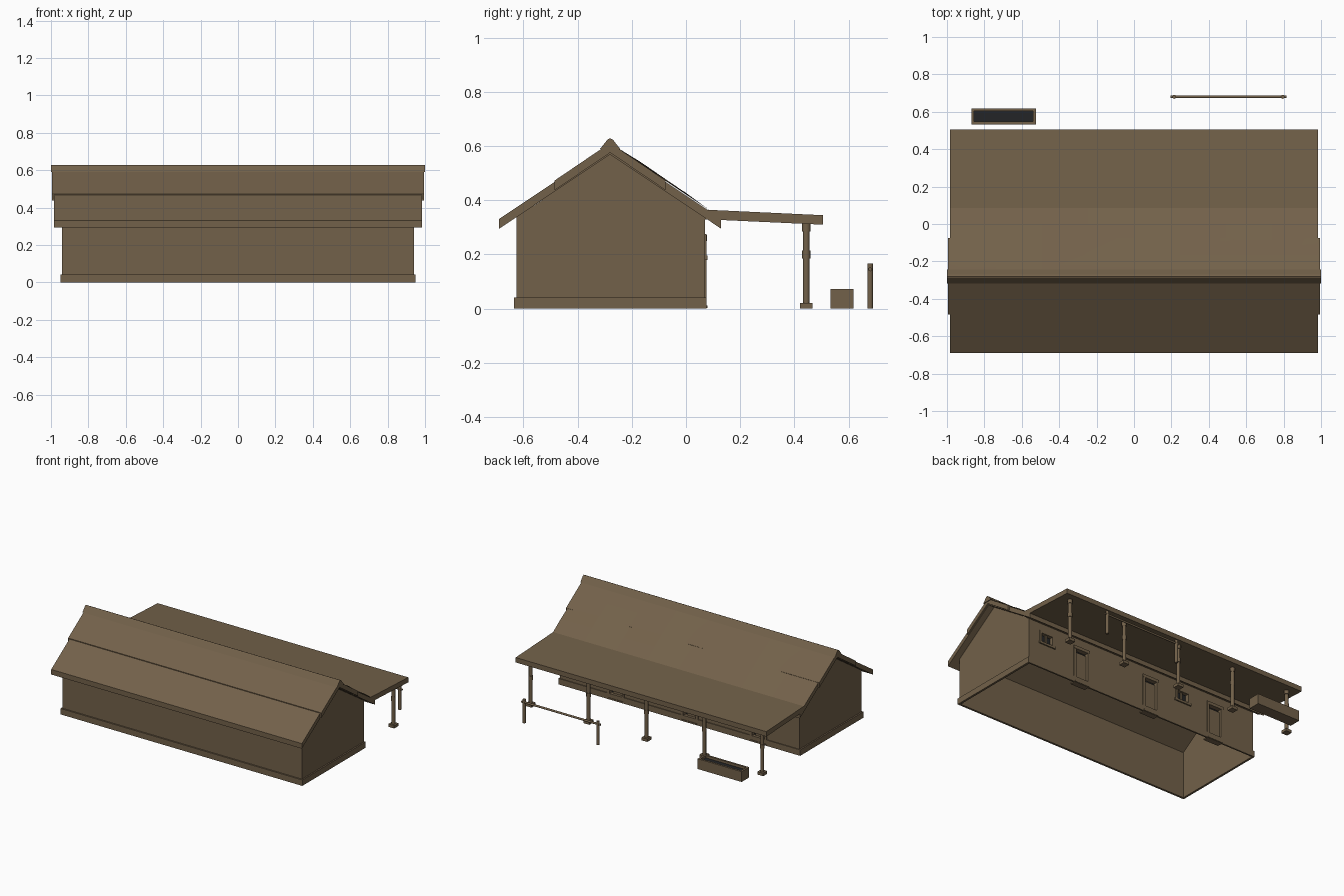
import bpy, bmesh, math, random
from mathutils import Vector

if "Cube" in bpy.data.objects:
    bpy.data.objects.remove(bpy.data.objects["Cube"])

random.seed(4)

def material(name, rgb):
    m = bpy.data.materials.new(name)
    m.diffuse_color = (*rgb, 1)
    m.use_nodes = True
    m.node_tree.nodes["Principled BSDF"].inputs["Base Color"].default_value = m.diffuse_color
    return m

WOOD = material("weathered_brown", (0.17, 0.12, 0.068))
DARK = material("dark_charcoal", (0.017, 0.018, 0.02))

def finish(name, bm, mats=(WOOD,), normals=True):
    if normals:
        bmesh.ops.recalc_face_normals(bm, faces=bm.faces)
    me = bpy.data.meshes.new(name)
    bm.to_mesh(me)
    bm.free()
    ob = bpy.data.objects.new(name, me)
    bpy.context.collection.objects.link(ob)
    for m in mats:
        me.materials.append(m)
    return ob

def box(name, x0, x1, y0, y1, z0, z1, mat=WOOD):
    bm = bmesh.new()
    bmesh.ops.create_cube(bm, size=1)
    for v in bm.verts:
        v.co = (x0 + (v.co.x + .5) * (x1 - x0), y0 + (v.co.y + .5) * (y1 - y0),
                z0 + (v.co.z + .5) * (z1 - z0))
    return finish(name, bm, (mat,))

def extrude_x(name, profile, half):
    """Closed (y, z) profile stretched from -half to half along x."""
    bm = bmesh.new()
    f = bm.faces.new([bm.verts.new((-half, y, z)) for y, z in profile])
    g = bmesh.ops.extrude_face_region(bm, geom=[f])
    bmesh.ops.translate(bm, vec=(2 * half, 0, 0),
                        verts=[v for v in g["geom"] if isinstance(v, bmesh.types.BMVert)])
    return finish(name, bm)

def rod(name, a, b, r, sides=12):
    a, b = Vector(a), Vector(b)
    bm = bmesh.new()
    bmesh.ops.create_cone(bm, cap_ends=True, segments=sides, radius1=r, radius2=r,
                          depth=(b - a).length)
    rot = (b - a).to_track_quat('Z', 'Y')
    for v in bm.verts:
        v.co = rot @ v.co + (a + b) / 2
    for f in bm.faces:
        f.smooth = len(f.verts) == 4
    return finish(name, bm)

# Walls: open-bottomed gabled shell, back wall has real openings
RIDGE, X, YF, YB, EAVE, PEAK = -.28, .94, -.625, .07, .338, .57
doors = [.5, -.08, -.62]
windows = [.79, -.35]
openings = [(c - .05, c + .05, .04, .25, 0) for c in doors] + \
           [(c - .045, c + .045, .195, .262, 1) for c in windows]

bm = bmesh.new()
def face(pts, idx=0):
    f = bm.faces.new([bm.verts.new(p) for p in pts])
    f.material_index = idx

face([(-X, YF, 0), (X, YF, 0), (X, YF, EAVE), (-X, YF, EAVE)])
gable = [(YF, 0), (YB, 0), (YB, EAVE), (RIDGE, PEAK), (YF, EAVE)]
face([(X, y, z) for y, z in gable])
face([(-X, y, z) for y, z in reversed(gable)])
xs = sorted({-X, X, *[o[0] for o in openings], *[o[1] for o in openings]})
zs = sorted({0, EAVE, *[o[2] for o in openings], *[o[3] for o in openings]})
for x0, x1 in zip(xs, xs[1:]):
    for z0, z1 in zip(zs, zs[1:]):
        mx, mz = (x0 + x1) / 2, (z0 + z1) / 2
        if not any(o[0] < mx < o[1] and o[2] < mz < o[3] for o in openings):
            face([(x1, YB, z0), (x0, YB, z0), (x0, YB, z1), (x1, YB, z1)])
for x0, x1, z0, z1, dark in openings:          # recessed reveals and backs
    d = YB - .025
    face([(x1, d, z0), (x0, d, z0), (x0, d, z1), (x1, d, z1)], 1)
    ring = [(x0, z0), (x1, z0), (x1, z1), (x0, z1)]
    for (ax, az), (bx, bz) in zip(ring, ring[1:] + ring[:1]):
        face([(ax, YB, az), (bx, YB, bz), (bx, d, bz), (ax, d, az)])
finish("walls", bm, (WOOD, DARK), normals=False)

# Foundation band around the wall foot
box("foundation_front", -.95, .95, -.635, -.62, 0, .042)
box("foundation_back", -.95, .95, .065, .076, 0, .042)
for s, side in ((-1, "left"), (1, "right")):
    box("foundation_" + side, min(s * .95, s * .935), max(s * .95, s * .935), -.635, .076, 0, .042)

# Doors with frames and sills
for c in doors:
    box("door_panel", c - .05, c + .034, .047, .057, .042, .235)
    for s in (-1, 1):
        box("door_jamb", c + s * .058 - .009, c + s * .058 + .009, .06, .076, .04, .255)
    box("door_lintel", c - .067, c + .067, .06, .077, .25, .272)
    box("door_sill", c - .06, c + .06, .03, .08, .002, .012)

# Windows with frames
for c in windows:
    for s in (-1, 1):
        box("window_jamb", c + s * .053 - .009, c + s * .053 + .009, .06, .075, .185, .275)
    box("window_head", c - .062, c + .062, .06, .075, .26, .276)
    box("window_sill", c - .067, c + .067, .06, .079, .18, .196)
    box("window_mullion", c - .005, c + .005, .05, .062, .195, .262)

# Main roof: lower and upper overlapping layers on both slopes
def slope(sign, half_span, top, low):
    return [(RIDGE, top), (RIDGE + sign * half_span, low),
            (RIDGE + sign * half_span, low - .036), (RIDGE, top - .036)]

for s, side in ((-1, "front"), (1, "back")):
    extrude_x("lower_roof_" + side, slope(s, .41, .605, .331), .985)
    extrude_x("upper_roof_" + side, slope(s, .205, .612, .473), .995)

# Ridge cap
extrude_x("ridge_cap", [(-.317, .59), (-.29, .624), (-.28, .629), (-.27, .624), (-.243, .59)], 1.0)

# Slightly uneven covering on the back slope, running down to the porch
bm = bmesh.new()
nx, ny = 8, 4
grid = []
for i in range(nx + 1):
    row = []
    for j in range(ny + 1):
        t = j / ny
        bump = random.uniform(-.003, .006) if 0 < j < ny else 0
        row.append(bm.verts.new((-.985 + 1.97 * i / nx, -.25 + .335 * t, .592 - .227 * t + bump)))
    grid.append(row)
for i in range(nx):
    for j in range(ny):
        bm.faces.new((grid[i][j], grid[i + 1][j], grid[i + 1][j + 1], grid[i][j + 1]))
finish("back_roof_covering", bm)

# Porch roof
extrude_x("porch_roof", [(.08, .365), (.505, .345), (.505, .31), (.07, .33)], .985)

# Porch posts
for i in range(5):
    x = -.91 + .455 * i
    box("post_foot", x - .023, x + .023, .421, .467, 0, .02)
    rod("porch_post", (x, .444, .02), (x, .444, .315), .0125)
    rod("post_collar", (x, .444, .185), (x, .444, .215), .015)
    rod("post_cap", (x, .444, .285), (x, .444, .316), .016)

# Water trough: open box with dark inside
tx0, tx1, ty0, ty1, th = -.87, -.525, .533, .618, .073
w = .014
box("trough_base", tx0, tx1, ty0, ty1, 0, .015)
for y in (ty0, ty1 - w):
    box("trough_side", tx0, tx1, y, y + w, .015, th)
for x in (tx0, tx1 - w):
    box("trough_end", x, x + w, ty0 + w, ty1 - w, .015, th)
box("trough_water", tx0 + w, tx1 - w, ty0 + w, ty1 - w, .05, .056, DARK)

# Hitching rail
for x in (.215, .795):
    rod("rail_post", (x, .68, 0), (x, .68, .167), .0105)
rod("hitching_rail", (.195, .68, .145), (.815, .68, .145), .007)
